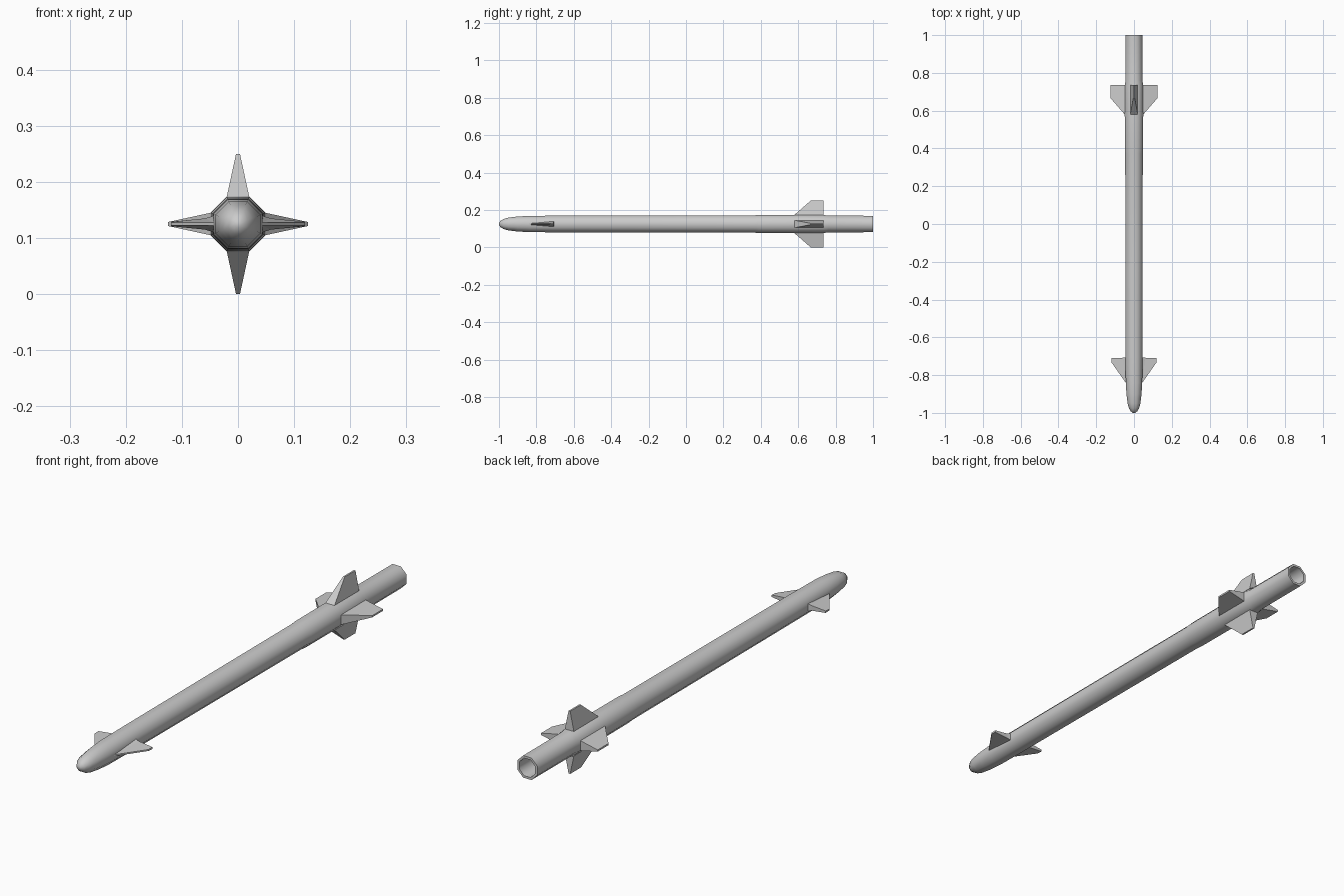
import bpy, bmesh, math

if "Cube" in bpy.data.objects:
    bpy.data.objects.remove(bpy.data.objects["Cube"])

CZ = 0.125   # height of the missile axis


def finish(name, verts, faces, smooth=None):
    me = bpy.data.meshes.new(name)
    bm = bmesh.new()
    vs = [bm.verts.new(v) for v in verts]
    for f in faces:
        bm.faces.new([vs[i] for i in f])
    bmesh.ops.remove_doubles(bm, verts=bm.verts, dist=1e-6)
    bmesh.ops.recalc_face_normals(bm, faces=bm.faces)
    bm.to_mesh(me)
    bm.free()
    ob = bpy.data.objects.new(name, me)
    bpy.context.collection.objects.link(ob)
    if smooth:
        bpy.ops.object.select_all(action='DESELECT')
        ob.select_set(True)
        bpy.context.view_layer.objects.active = ob
        bpy.ops.object.shade_smooth_by_angle(angle=math.radians(smooth))
    return ob


def lathe(name, profile, n=8):
    """Eight-sided rings along y; profile holds (y, apothem)."""
    verts, faces = [], []
    for y, r in profile:
        rr = r / math.cos(math.pi / n)
        for k in range(n):
            a = 2 * math.pi * (k + 0.5) / n
            verts.append((rr * math.cos(a), y, CZ + rr * math.sin(a)))
    for i in range(len(profile) - 1):
        for k in range(n):
            j = (k + 1) % n
            faces.append((i * n + k, i * n + j, (i + 1) * n + j, (i + 1) * n + k))
    faces.append(tuple(range(n)))
    last = (len(profile) - 1) * n
    faces.append(tuple(range(last, last + n)))
    return finish(name, verts, faces, 50)


def fin(name, sections, angle):
    """Loft of chord sections (front (r, y, half), rear (r, y, half)), turned about y."""
    verts, faces = [], []
    c, s = math.cos(angle), math.sin(angle)
    for front, rear in sections:
        for (r, y, h), sg in ((front, -1), (front, 1), (rear, 1), (rear, -1)):
            verts.append((r * c - sg * h * s, y, CZ + r * s + sg * h * c))
    for i in range(len(sections) - 1):
        for k in range(4):
            j = (k + 1) % 4
            faces.append((4 * i + k, 4 * i + j, 4 * i + 4 + j, 4 * i + 4 + k))
    n = len(verts)
    faces += [(0, 1, 2, 3), (n - 4, n - 3, n - 2, n - 1)]
    return finish(name, verts, faces)


# Hollow-ended octagonal body with rounded nose
lathe("body", [(-1.0, 0.006), (-0.992, 0.017), (-0.975, 0.027), (-0.95, 0.034),
               (-0.90, 0.040), (-0.84, 0.0435), (-0.70, 0.0445), (-0.25, 0.0455),
               (0.37, 0.0465), (0.39, 0.0485), (0.58, 0.049), (0.735, 0.0485),
               (0.76, 0.0445), (1.0, 0.044), (1.0, 0.035), (0.86, 0.033)])

# Four tail fins
for i, label in enumerate(("right", "top", "left", "bottom")):
    fin("tail_fin_" + label,
        [((0.045, 0.575, 0.0195), (0.045, 0.735, 0.0195)),
         ((0.051, 0.582, 0.0195), (0.051, 0.735, 0.0195)),
         ((0.125, 0.667, 0.0035), (0.125, 0.735, 0.0035))], i * math.pi / 2)

# Two nose canards, wedge-shaped and flared at the root
for label, a in (("right", 0.0), ("left", math.pi)):
    fin("canard_" + label,
        [((0.036, -0.85, 0.003), (0.036, -0.705, 0.017)),
         ((0.044, -0.84, 0.003), (0.059, -0.708, 0.010)),
         ((0.119, -0.733, 0.003), (0.119, -0.71, 0.004))], a)
